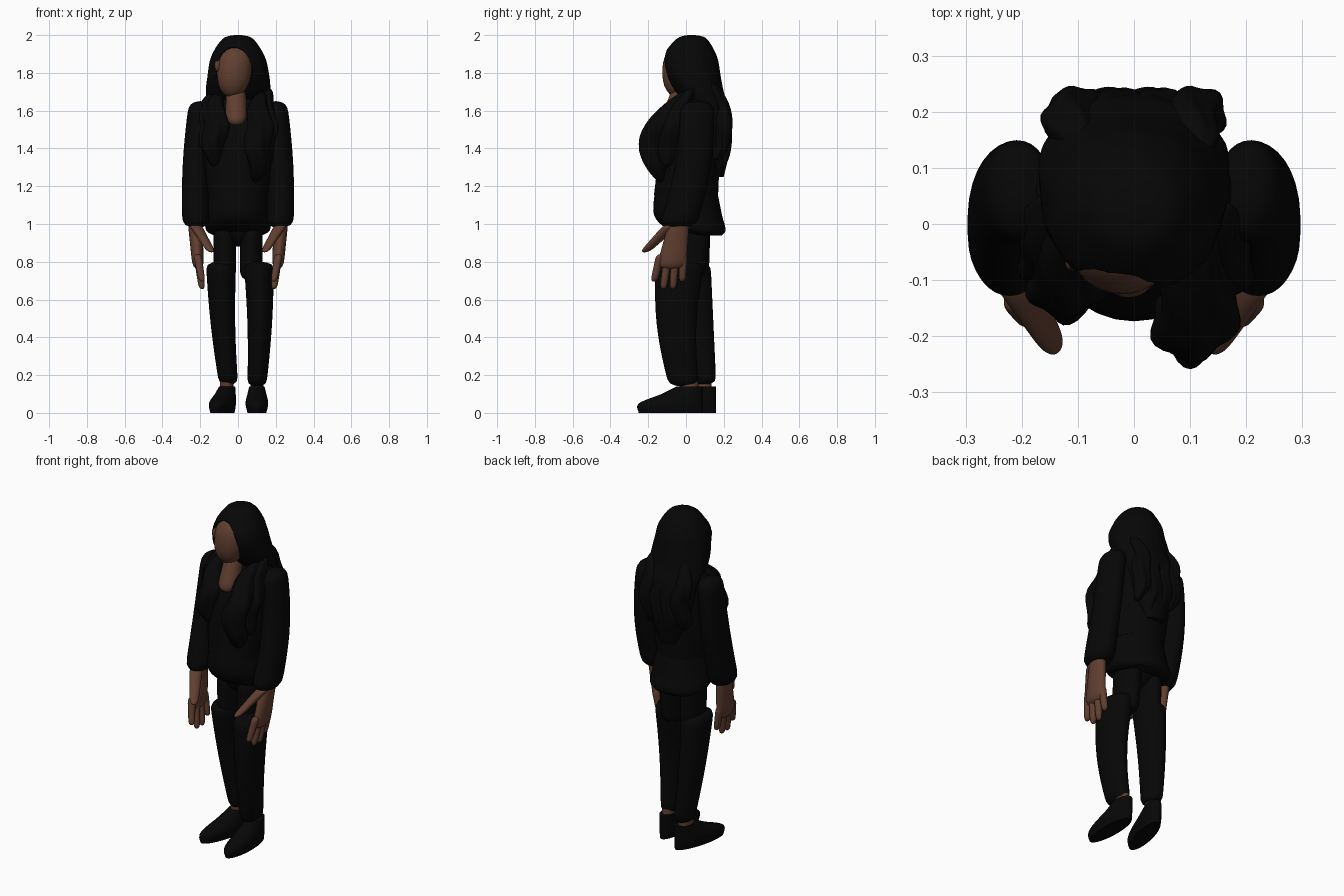
import bpy, math
from mathutils import Vector

if "Cube" in bpy.data.objects:
    bpy.data.objects.remove(bpy.data.objects["Cube"])


def make_material(name, colour):
    material = bpy.data.materials.new(name)
    material.use_nodes = True
    material.diffuse_color = (*colour, 1)
    shader = material.node_tree.nodes["Principled BSDF"]
    shader.inputs["Base Color"].default_value = (*colour, 1)
    shader.inputs["Roughness"].default_value = .9
    return material


BLACK = make_material("black cloth and hair", (.002, .002, .002))
SKIN = make_material("brown skin", (.12, .05, .03))


def finish(part, material):
    """Colour a part and shade it smooth."""
    part.data.materials.append(material)
    bpy.ops.object.select_all(action='DESELECT')
    part.select_set(True)
    bpy.context.view_layer.objects.active = part
    bpy.ops.object.shade_smooth_by_angle(angle=math.radians(50))
    return part


def skin_rings(name, material, rings, ripple=0, folds=5, sides=32):
    """Join level ovals (height, centre x, centre y, x radius, y radius) into a closed skin."""
    verts, faces = [], []
    for z, x, y, rx, ry in sorted(rings):
        for k in range(sides):
            angle = math.tau * k / sides
            fold = 1 + ripple * math.sin(folds * angle + 15 * z)
            verts.append((x + rx * fold * math.cos(angle), y + ry * fold * math.sin(angle), z))
    for start in range(0, len(verts) - sides, sides):
        for k in range(sides):
            after = (k + 1) % sides
            faces.append((start + k, start + after, start + sides + after, start + sides + k))
    faces.append(tuple(reversed(range(sides))))
    faces.append(tuple(range(len(verts) - sides, len(verts))))
    mesh = bpy.data.meshes.new(name)
    mesh.from_pydata(verts, [], faces)
    part = bpy.data.objects.new(name, mesh)
    bpy.context.collection.objects.link(part)
    return finish(part, material)


def profile(name, material, outline, ripple=0, folds=5, steps=6):
    """Loft a central form through (height, centre y, x radius, y radius), eased by a spline."""
    points = [Vector(p) for p in outline]
    padded = [points[0], *points, points[-1]]
    smooth = [points[-1]]
    for a, b, c, d in zip(padded, padded[1:], padded[2:], padded[3:]):
        for i in range(steps):
            t = i / steps
            smooth.append(b + (c - a) * t / 2 + (a - b * 5 / 2 + c * 2 - d / 2) * t ** 2
                          + (b * 3 - a - c * 3 + d) * t ** 3 / 2)
    return skin_rings(name, material, [(z, 0, y, rx, ry) for z, y, rx, ry in smooth], ripple, folds)


def limb(name, material, top, bottom, wide, narrow, bow=(0, 0), blunt=8, ripple=0, steps=20):
    """Tapered form from top to bottom, bowed in x and y, with rounded ends."""
    rings = []
    for i in range(steps + 1):
        t = (1 - math.cos(math.pi * i / steps)) / 2
        x, y, z = Vector(top).lerp(Vector(bottom), t)
        rx, ry = Vector(wide).lerp(Vector(narrow), t)
        arch = math.sin(math.pi * t)
        end = max(.05, math.sqrt(1 - abs(2 * t - 1) ** blunt))
        wave = ripple * math.sin(30 * z) / 9
        rings.append((z, x + bow[0] * arch + wave, y + bow[1] * arch, rx * end, ry * end))
    return skin_rings(name, material, rings, ripple)


def ball(name, material, place, radii, turn=0):
    bpy.ops.mesh.primitive_uv_sphere_add(segments=24, ring_count=16, location=place)
    part = bpy.context.object
    part.name = name
    part.scale = radii
    part.rotation_euler.z = turn
    return finish(part, material)


# Jacket body, flared hem and hips
profile("jacket_body", BLACK, [(1.69, .06, .07, .05), (1.64, .06, .18, .09),
                               (1.5, .03, .2, .15), (1.15, 0, .16, .17)])
profile("jacket_hem", BLACK, [(1.2, 0, .15, .16), (1.05, .01, .17, .18),
                              (.97, .06, .17, .15), (.94, .11, .13, .08)])
ball("trouser_hips", BLACK, (0, .03, 1), (.13, .1, .12))

# Trouser legs, the right one standing further back
limb("left_leg", BLACK, (.11, -.03, .8), (.1, -.01, .14), (.08, .13), (.05, .08), (.01, -.03), 30)
limb("right_leg", BLACK, (-.09, .02, .8), (-.05, .09, .15), (.08, .11), (.05, .07), (-.01, 0), 30)
for name, x, y in (("left_thigh", .07, .01), ("right_thigh", -.07, .03)):
    limb(name, BLACK, (x, .03, 1), (x, y, .7), (.06, .1), (.06, .09))

# Shoes and bare ankles
for label, x, y, turn in (("left", .1, .01, 0), ("right", -.06, .08, -.25)):
    shoe = profile(label + "_shoe", BLACK, [(0, -.09, .05, .17), (.05, -.09, .06, .17),
                                            (.1, -.03, .05, .11), (.14, .01, .04, .07)])
    shoe.location = (x, y, 0)
    shoe.rotation_euler.z = turn
    limb(label + "_ankle", SKIN, (x, y, .22), (x, y + .01, .08), (.035, .05), (.035, .05))

# Sleeves and hands with spread fingers
for label, side in (("left", 1), ("right", -1)):
    limb(label + "_sleeve", BLACK, (side * .2, .06, 1.65), (side * .22, -.045, .98),
         (.06, .09), (.075, .1), (side * .015, .03), blunt=20)
    limb(label + "_palm", SKIN, (side * .23, -.03, 1.05), (side * .21, -.08, .76),
         (.04, .05), (.03, .08))
    limb(label + "_thumb", SKIN, (side * .23, -.07, 1), (side * .14, -.22, .85),
         (.035, .045), (.022, .026))
    for finger in range(4):
        spread = finger - 1.5
        limb(f"{label}_finger_{finger + 1}", SKIN,
             (side * .215, -.075 + .04 * spread, .84),
             (side * .19, -.095 + .05 * spread, .65 + .02 * spread ** 2), (.022, .023), (.017, .018))

# Head, neck and open neckline
limb("head", SKIN, (-.01, -.01, 1.96), (-.03, -.05, 1.67), (.1, .1), (.085, .07), (0, -.01), blunt=2.5)
limb("neck_and_chest", SKIN, (-.01, 0, 1.75), (-.01, -.09, 1.52), (.05, .06), (.06, .06), blunt=5)

# Face details, turned slightly to the right
limb("nose", SKIN, (-.03, -.09, 1.86), (-.04, -.105, 1.77), (.01, .01), (.022, .024), blunt=4)
for name, z, width in (("upper_lip", 1.748, .026), ("lower_lip", 1.734, .022)):
    ball(name, SKIN, (-.036, -.105, z), (width, .01, .008), -.2)
for name, x, y in (("right_eyelid", -.065, -.1), ("left_eyelid", 0, -.11)):
    ball(name, SKIN, (x, y, 1.83), (.02, .01, .01), -.2)
ball("right_ear", SKIN, (-.105, -.06, 1.84), (.016, .025, .035), -.4)

# Hair mass with a pocket carved for the face
hair = profile("hair", BLACK, [(2, .03, .02, .02), (1.98, .03, .08, .08), (1.89, .02, .14, .14),
                               (1.8, .03, .16, .15), (1.7, .07, .17, .13), (1.6, .13, .16, .1),
                               (1.4, .15, .12, .08), (1.25, .17, .05, .03)], ripple=.02, folds=11)
cutter = ball("face_cutter", BLACK, (-.03, -.12, 1.8), (.1, .14, .14), -.4)
cutter.hide_render = True
opening = hair.modifiers.new("face_opening", 'BOOLEAN')
opening.operation = 'DIFFERENCE'
opening.object = cutter
bpy.context.view_layer.objects.active = hair
bpy.ops.object.modifier_apply(modifier=opening.name)
bpy.data.objects.remove(cutter)

# Wavy locks over the chest and down the back
for name, top, bottom, size, bulge in (
        ("left_front_lock", (.12, -.01, 1.7), (.1, -.13, 1.22), .07, -.1),
        ("left_outer_lock", (.15, .03, 1.72), (.14, -.1, 1.3), .06, -.04),
        ("right_front_lock", (-.11, .02, 1.7), (-.13, -.09, 1.3), .065, -.06),
        ("right_outer_lock", (-.14, .05, 1.7), (-.15, -.07, 1.35), .06, -.04)):
    limb(name, BLACK, top, bottom, (size, size), (size, size), (0, bulge), blunt=2, ripple=.09)
for number in range(4):
    x = .07 * (number - 1.5)
    limb(f"back_lock_{number + 1}", BLACK, (x, .13, 1.75), (x, .16, 1.25 + 8 * x * x),
         (.05, .05), (.05, .05), (0, .05), blunt=3, ripple=.09)
